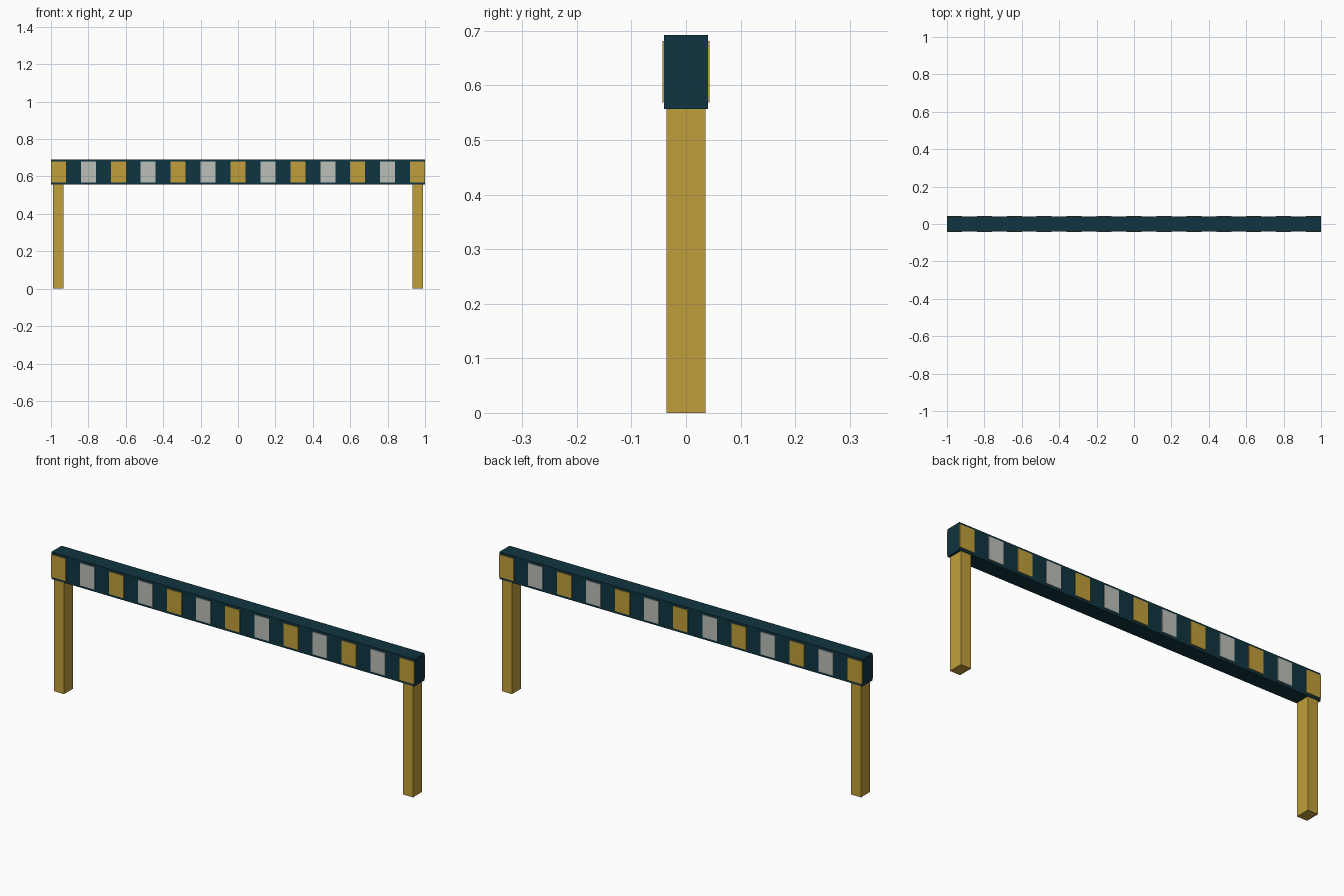
import bpy

if "Cube" in bpy.data.objects:
    bpy.data.objects.remove(bpy.data.objects["Cube"])


def material(name, rgb):
    m = bpy.data.materials.new(name)
    m.diffuse_color = (*rgb, 1)
    m.use_nodes = True
    m.node_tree.nodes["Principled BSDF"].inputs["Base Color"].default_value = m.diffuse_color
    return m


GOLD = material("gold", (0.53, 0.345, 0.043))
GREY = material("light grey", (0.50, 0.52, 0.48))
TEAL = material("dark teal", (0.005, 0.035, 0.052))


def box(name, lo, hi, mat):
    """Axis-aligned box between two corners."""
    bpy.ops.mesh.primitive_cube_add(size=1)
    ob = bpy.context.object
    ob.name = name
    for v in ob.data.vertices:
        v.co = [(a + b) / 2 + c * (b - a) for a, b, c in zip(lo, hi, v.co)]
    ob.data.materials.append(mat)
    return ob


# Horizontal beam
box("beam", (-1, -0.04, 0.557), (1, 0.04, 0.692), TEAL)

# Square legs near both ends
for side, x in (("left", -0.961), ("right", 0.961)):
    box(side + "_leg", (x - 0.028, -0.036, 0), (x + 0.028, 0.036, 0.557), GOLD)

# Thin alternating panels on the front and back of the beam
for i in range(13):
    x = -0.96 + 0.16 * i
    mat = GREY if i % 2 else GOLD
    for face, y0, y1 in (("front", -0.0435, -0.04), ("back", 0.04, 0.0435)):
        box(f"{face}_panel_{i + 1}", (x - 0.04, y0, 0.569),
            (x + 0.04, y1, 0.681), mat)
